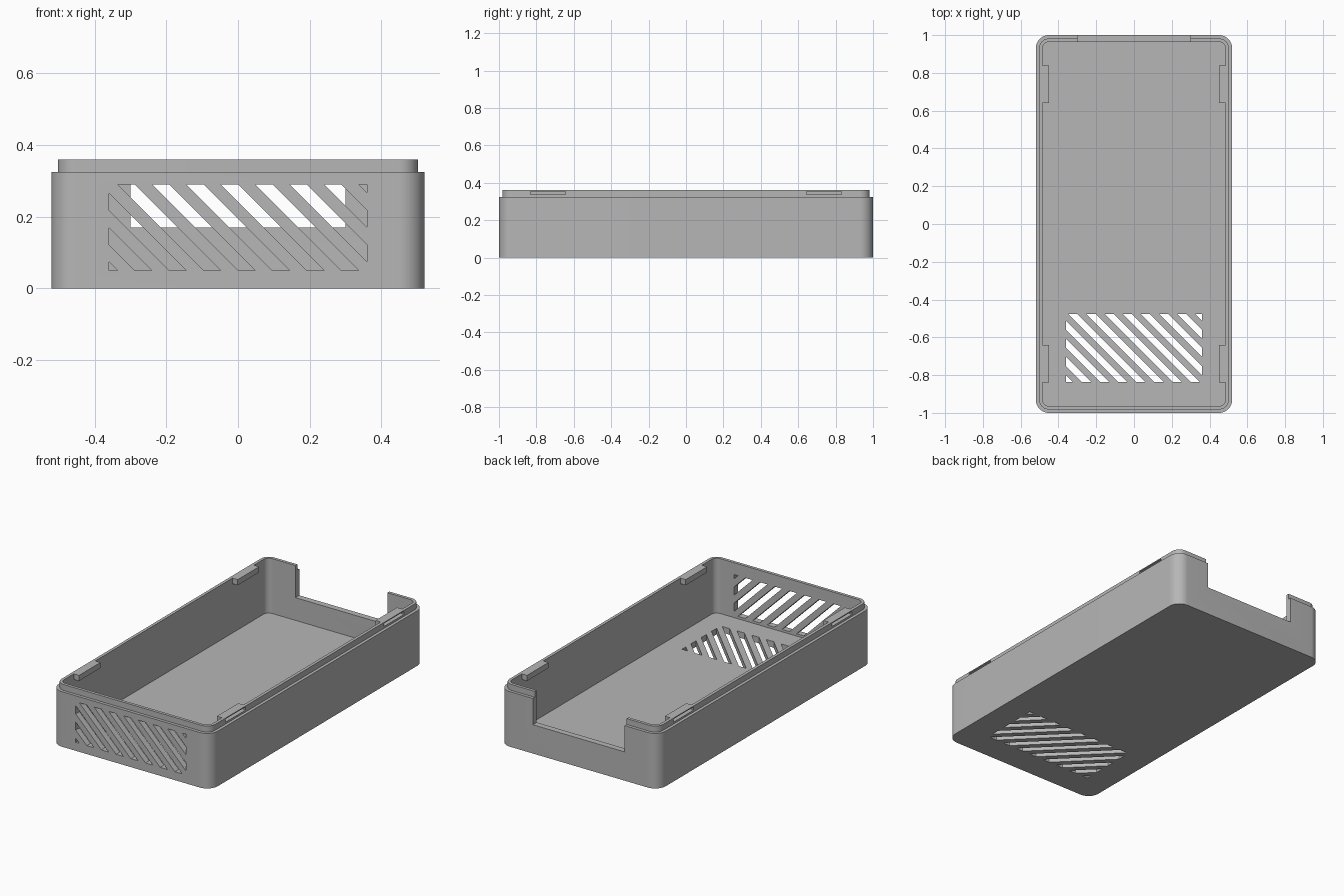
import bpy, bmesh, math
from mathutils import Vector, Matrix

if "Cube" in bpy.data.objects:
    bpy.data.objects.remove(bpy.data.objects["Cube"], do_unlink=True)

HALF_X, HALF_Y = 0.52, 1.0
RADIUS, STEP = 0.07, 0.018
WALL_TOP, LIP_TOP, FLOOR = 0.325, 0.36, 0.036
PITCH = 0.096

grey = bpy.data.materials.new("plain_grey")
grey.use_nodes = True
colour = (0.47, 0.47, 0.47, 1)
grey.diffuse_color = colour
grey.node_tree.nodes["Principled BSDF"].inputs["Base Color"].default_value = colour


def make_object(name, bm):
    bmesh.ops.recalc_face_normals(bm, faces=bm.faces)
    mesh = bpy.data.meshes.new(name)
    bm.to_mesh(mesh)
    bm.free()
    mesh.materials.append(grey)
    obj = bpy.data.objects.new(name, mesh)
    bpy.context.collection.objects.link(obj)
    return obj


def add_box(bm, low, high):
    low, high = Vector(low), Vector(high)
    size = high - low
    bmesh.ops.create_cube(bm, size=1, matrix=Matrix.Translation((low + high) / 2)
                          @ Matrix.Diagonal((*size, 1)))


def rounded_loop(bm, inset, z, steps=12):
    """Ring of vertices on a rounded rectangle."""
    r = RADIUS - inset
    verts = []
    for corner, (sx, sy) in enumerate(((1, 1), (-1, 1), (-1, -1), (1, -1))):
        for i in range(steps + 1):
            a = math.pi / 2 * (corner + i / steps)
            verts.append(bm.verts.new((sx * (HALF_X - RADIUS) + r * math.cos(a),
                                       sy * (HALF_Y - RADIUS) + r * math.sin(a), z)))
    return verts


def slot_cutter(name, half_h, phase, depth, matrix):
    """Diagonal slots clipped to a rectangle, then extruded."""
    bm = bmesh.new()
    direction = Vector((1, 1, 0)).normalized()
    for k in range(-7, 8):
        c = (k + phase) * PITCH
        if abs(c) - PITCH / 4 >= 0.36 + half_h - 0.001:
            continue
        part = bmesh.new()
        part.faces.new([part.verts.new((x * 0.36, y * half_h, -depth))
                        for x, y in ((-1, -1), (1, -1), (1, 1), (-1, 1))])
        for side in (-1, 1):
            bmesh.ops.bisect_plane(part, geom=part.verts[:] + part.edges[:] + part.faces[:],
                                   plane_co=(c + side * PITCH / 4, 0, 0),
                                   plane_no=direction * side, clear_outer=True)
        if part.faces:
            out = bmesh.ops.extrude_face_region(part, geom=part.faces[:])
            moved = [v for v in out["geom"] if isinstance(v, bmesh.types.BMVert)]
            bmesh.ops.translate(part, verts=moved, vec=(0, 0, 2 * depth))
            temp = bpy.data.meshes.new("temp")
            part.to_mesh(temp)
            bm.from_mesh(temp)
            bpy.data.meshes.remove(temp)
        part.free()
    bm.transform(matrix)
    return make_object(name, bm)


def combine(target, tool, operation):
    mod = target.modifiers.new("cut", 'BOOLEAN')
    mod.operation, mod.object, mod.solver = operation, tool, 'EXACT'
    bpy.context.view_layer.update()
    graph = bpy.context.evaluated_depsgraph_get()
    mesh = bpy.data.meshes.new_from_object(target.evaluated_get(graph))
    target.modifiers.clear()
    target.data = mesh
    bpy.data.objects.remove(tool, do_unlink=True)


# Open tray with a stepped lip around the rim
bm = bmesh.new()
rings = [rounded_loop(bm, inset, z) for inset, z in (
    (0, 0), (0, WALL_TOP), (STEP, WALL_TOP), (STEP, LIP_TOP),
    (2 * STEP, LIP_TOP), (2 * STEP, FLOOR))]
for a, b in zip(rings, rings[1:]):
    for i in range(len(a)):
        j = (i + 1) % len(a)
        bm.faces.new((a[i], a[j], b[j], b[i]))
bm.faces.new(rings[0])
bm.faces.new(rings[-1])
tray = make_object("tray", bm)

# Pads behind the latches, and the latch grooves in the lip
pads, grooves = bmesh.new(), bmesh.new()
for sx in (-1, 1):
    for sy in (-1, 1):
        y0, y1 = sorted((sy * 0.64, sy * 0.84))
        x0, x1 = sorted((sx * 0.45, sx * 0.494))
        add_box(pads, (x0, y0, 0.327), (x1, y1, LIP_TOP))
        x0, x1 = sorted((sx * 0.478, sx * 0.53))
        y0, y1 = sorted((sy * 0.645, sy * 0.832))
        add_box(grooves, (x0, y0, 0.336), (x1, y1, 0.354))
combine(tray, make_object("pads", pads), 'UNION')
combine(tray, make_object("grooves", grooves), 'DIFFERENCE')

# Opening in the back wall
notch = bmesh.new()
add_box(notch, (-0.3, 0.9, 0.17), (0.3, 1.1, 0.5))
combine(tray, make_object("notch", notch), 'DIFFERENCE')

# Diagonal vents in the front wall and the floor
front = Matrix.Translation((0, -0.98, 0.17)) @ Matrix.Rotation(math.pi / 2, 4, 'X')
combine(tray, slot_cutter("front_vents", 0.12, 0, 0.05, front), 'DIFFERENCE')
floor = Matrix.Translation((0, -0.656, 0.018))
combine(tray, slot_cutter("floor_vents", 0.18, 0.5, 0.05, floor), 'DIFFERENCE')

# Smooth the rounded corners only
bpy.ops.object.select_all(action='DESELECT')
tray.select_set(True)
bpy.context.view_layer.objects.active = tray
bpy.ops.object.shade_smooth_by_angle(angle=math.radians(30))
